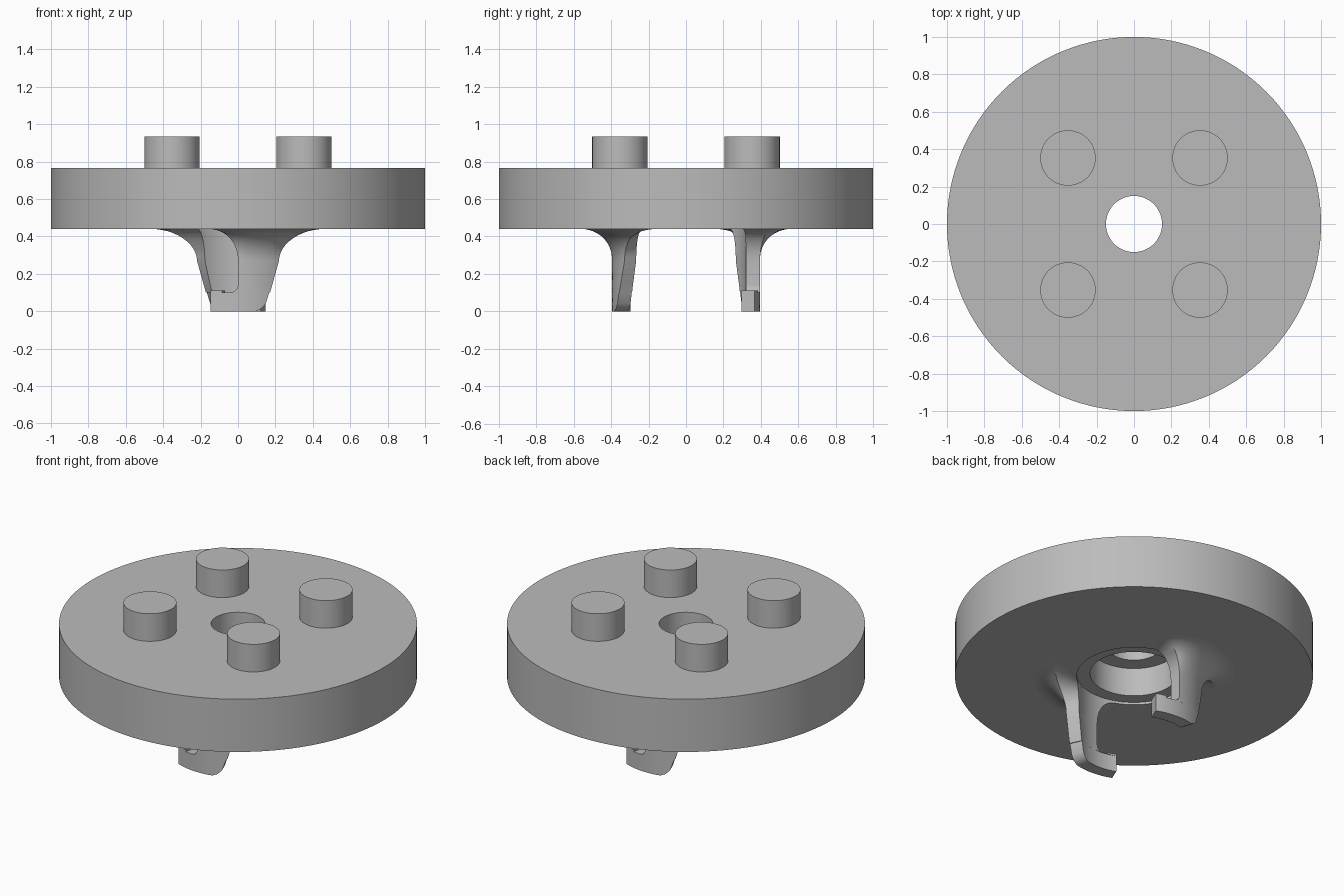
import bpy, bmesh, math

cube = bpy.data.objects.get("Cube")
if cube:
    bpy.data.objects.remove(cube)

grey = bpy.data.materials.new("plain grey")
grey.use_nodes = True
grey.diffuse_color = (0.5, 0.5, 0.5, 1)
grey.node_tree.nodes["Principled BSDF"].inputs["Base Color"].default_value = (0.5, 0.5, 0.5, 1)


def finish(bm, name):
    bmesh.ops.recalc_face_normals(bm, faces=bm.faces)
    mesh = bpy.data.meshes.new(name)
    bm.to_mesh(mesh)
    bm.free()
    mesh.materials.append(grey)
    obj = bpy.data.objects.new(name, mesh)
    bpy.context.collection.objects.link(obj)
    bpy.ops.object.select_all(action="DESELECT")
    obj.select_set(True)
    bpy.context.view_layer.objects.active = obj
    bpy.ops.object.shade_smooth_by_angle(angle=math.radians(30))
    return obj


def lathe(name, profile, steps=96):
    bm = bmesh.new()
    rings = [[bm.verts.new((r * math.cos(a), r * math.sin(a), z)) for r, z in profile]
             for a in (2 * math.pi * i / steps for i in range(steps))]
    n = len(profile)
    for i in range(steps):
        a, b = rings[i], rings[(i + 1) % steps]
        for j in range(n):
            k = (j + 1) % n
            bm.faces.new((a[j], b[j], b[k], a[k]))
    return finish(bm, name)


INNER, OUTER, FILLET, BASE = 0.32, 0.395, 0.17, 0.44


def polar(r, degrees, z, turn):
    # zero degrees points to the front, positive towards +x
    a = math.radians(degrees + turn)
    return (r * math.sin(a), -r * math.cos(a), z)


def sector(name, rows, turn, cols=20):
    """Curved wall; each row is z, flare, then inner and outer angle limits."""
    bm = bmesh.new()
    inner, outer = [], []
    for z, flare, left_in, right_in, left_out, right_out in rows:
        a, b = [], []
        for c in range(cols + 1):
            u = c / cols
            edge = abs(2 * u - 1) ** 4
            r = OUTER + flare * (1 - 0.55 * edge)
            a.append(bm.verts.new(polar(INNER, left_in + (right_in - left_in) * u, z, turn)))
            b.append(bm.verts.new(polar(r, left_out + (right_out - left_out) * u, z, turn)))
        inner.append(a)
        outer.append(b)
    for i in range(len(rows) - 1):
        for c in range(cols):
            for g in (inner, outer):
                bm.faces.new((g[i][c], g[i][c + 1], g[i + 1][c + 1], g[i + 1][c]))
        for c in (0, cols):
            bm.faces.new((inner[i][c], outer[i][c], outer[i + 1][c], inner[i + 1][c]))
    for i in (0, -1):
        for c in range(cols):
            bm.faces.new((inner[i][c], inner[i][c + 1], outer[i][c + 1], outer[i][c]))
    return finish(bm, name)


def hook_rows():
    # toe with a rounded outer corner
    rows = [(z, 0, -22, right, -22, right)
            for z, right in ((0, 14), (0.015, 18.5), (0.04, 22), (0.1, 25))]
    # rounded inside corner of the slot
    for i in range(6):
        t = math.radians(90 * i / 5)
        z = 0.1 + 0.04 * (1 - math.cos(t))
        left = -6 * (1 - math.sin(t))
        right = 21 + 47 * z
        rows.append((z, 0, left, right, left, right))
    # stem that flares into the disc
    for i in range(13):
        t = math.radians(90 * i / 12)
        z = BASE - FILLET + FILLET * math.sin(t)
        k = 1 - math.cos(t)
        right = 21 + 47 * (BASE - FILLET)
        rows.append((z, FILLET * k, -20 * k, right + 9 * k, -20 * k, right + 38 * k))
    return rows


# Disc with stepped centre bore
lathe("disc", [(1, BASE), (1, 0.765), (0.15, 0.765), (0.15, 0.63),
               (0.245, 0.63), (0.245, 0.455), (INNER, 0.455), (INNER, BASE)], 128)

# Four round studs on top
for sx in (-1, 1):
    for sy in (-1, 1):
        bm = bmesh.new()
        bmesh.ops.create_cone(bm, cap_ends=True, segments=64, radius1=0.148,
                              radius2=0.148, depth=0.18)
        stud = finish(bm, "stud")
        stud.location = (sx * 0.353, sy * 0.353, 0.845)

# Two bayonet hooks underneath, half a turn apart
for label, turn in (("front", 0), ("back", 180)):
    sector(label + "_hook", hook_rows(), turn)
    sector(label + "_hook_lip", [(z, 0, -22, -12.5, -22, -12.5) for z in (0.1, 0.112)], turn, 6)
